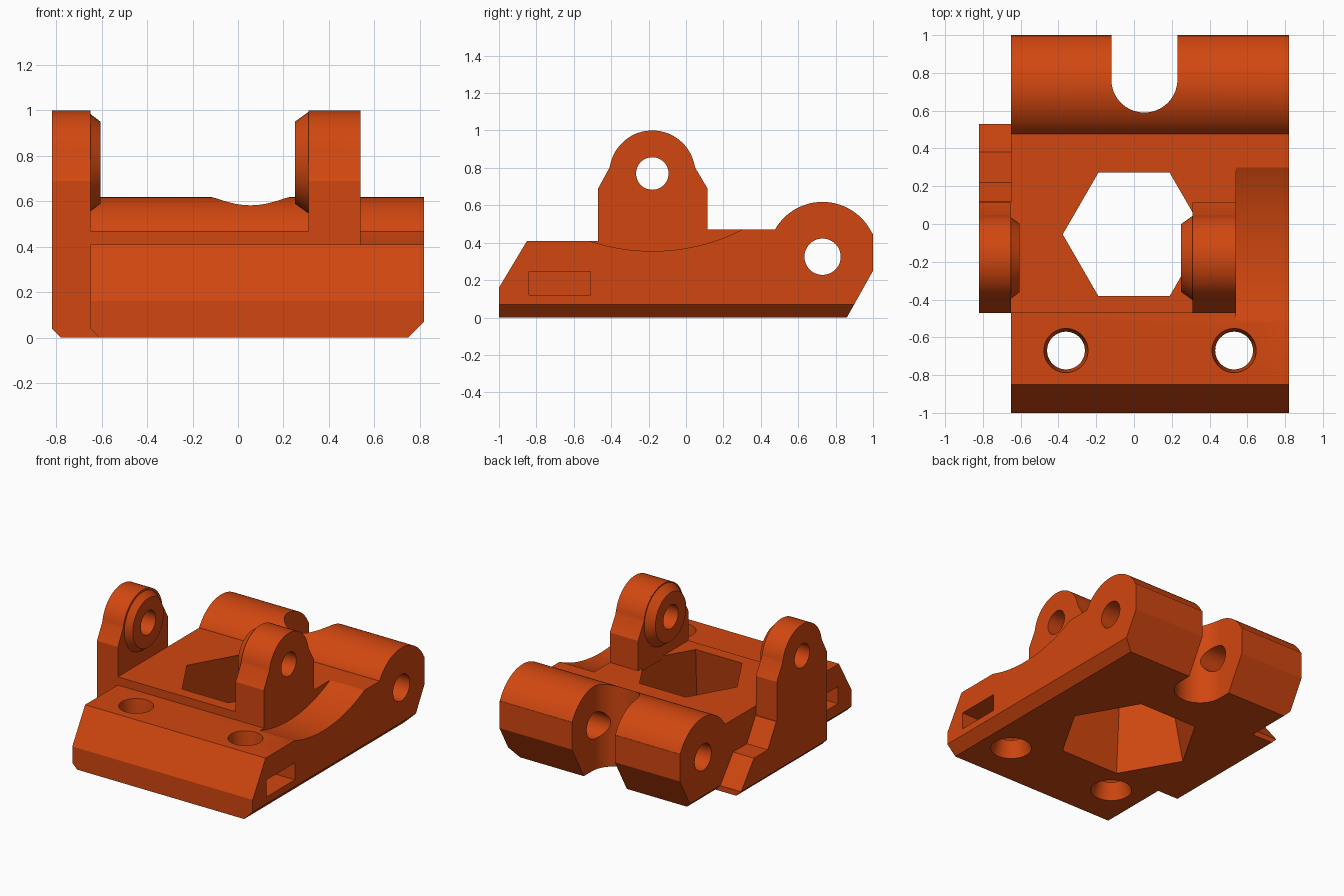
import bpy, bmesh, math
from mathutils import Matrix

if "Cube" in bpy.data.objects:
    bpy.data.objects.remove(bpy.data.objects["Cube"])

orange = bpy.data.materials.new("burnt_orange")
orange.diffuse_color = (0.64, 0.063, 0.005, 1)
orange.use_nodes = True
orange.node_tree.nodes["Principled BSDF"].inputs["Base Color"].default_value = orange.diffuse_color


def finish(name, bm):
    bmesh.ops.recalc_face_normals(bm, faces=bm.faces[:])
    me = bpy.data.meshes.new(name)
    bm.to_mesh(me)
    bm.free()
    me.materials.append(orange)
    ob = bpy.data.objects.new(name, me)
    bpy.context.collection.objects.link(ob)
    return ob


def prism(name, pts, axis, a, b):
    """Extrude a 2D profile along an axis from a to b."""
    place = {'x': lambda p, t: (t, p[0], p[1]),
             'y': lambda p, t: (p[0], t, p[1]),
             'z': lambda p, t: (p[0], p[1], t)}[axis]
    bm = bmesh.new()
    lo = [bm.verts.new(place(p, a)) for p in pts]
    hi = [bm.verts.new(place(p, b)) for p in pts]
    bm.faces.new(lo)
    bm.faces.new(hi)
    n = len(pts)
    for i in range(n):
        j = (i + 1) % n
        bm.faces.new((lo[i], lo[j], hi[j], hi[i]))
    return finish(name, bm)


def cone(name, centre, r1, r2, depth, axis='z', sides=48, turn=0.0):
    """Frustum starting at centre (radius r1) and running along +axis to radius r2."""
    bm = bmesh.new()
    rot = Matrix.Rotation(math.pi / 2, 4, 'Y') if axis == 'x' else Matrix.Identity(4)
    m = (Matrix.Translation(centre) @ rot @ Matrix.Rotation(turn, 4, 'Z')
         @ Matrix.Translation((0, 0, depth / 2)))
    bmesh.ops.create_cone(bm, cap_ends=True, segments=sides, radius1=r1,
                          radius2=r2, depth=depth, matrix=m)
    return finish(name, bm)


def arc(cx, cy, r, a0, a1, n):
    return [(cx + r * math.cos(math.radians(a0 + (a1 - a0) * i / n)),
             cy + r * math.sin(math.radians(a0 + (a1 - a0) * i / n))) for i in range(n + 1)]


def combine(base, other, op):
    mod = base.modifiers.new("combine", 'BOOLEAN')
    mod.operation = op
    mod.solver = 'EXACT'
    mod.object = other
    bpy.ops.object.select_all(action='DESELECT')
    bpy.context.view_layer.objects.active = base
    base.select_set(True)
    bpy.ops.object.modifier_apply(modifier=mod.name)
    bpy.data.objects.remove(other)


def cut(other):
    combine(body, other, 'DIFFERENCE')


def join(other):
    combine(body, other, 'UNION')


# Base plate with hinge barrel at the back
barrel = arc(0.73, 0.325, 0.293, 150, 25, 32)
body = prism("hinged_bracket",
             [(-1, 0), (-1, 0.16), (-0.85, 0.41), (-0.47, 0.41), (-0.47, 0.47), (0.476, 0.47)]
             + barrel + [(1, 0.45), (1, 0.25), (0.86, 0)], 'x', -0.65, 0.82)

# Chamfered lower edges
cut(prism("right_chamfer", [(0.74, -0.01), (0.9, -0.01), (0.9, 0.15)], 'y', -1.2, 1.2))
cut(prism("left_chamfer", [(-0.60, -0.01), (-0.7, -0.01), (-0.7, 0.09)], 'y', -1.2, 1.2))

# Shallow scoop along the right side
cut(cone("side_scoop", (0.54, -0.18, 1.415), 1.06, 1.06, 0.4, 'x', 160))

# Tapered hexagonal opening, wide at the bottom
cut(cone("hex_opening", (0, -0.055, -0.05), 0.49, 0.36, 0.60, 'z', 6, math.pi / 2))

# Barrel notch and hinge pin hole
cut(prism("barrel_notch", arc(0.055, 0.765, 0.175, 180, 360, 32) + [(0.23, 1.2), (-0.12, 1.2)],
          'z', -0.1, 0.8))
cut(cone("hinge_hole", (-0.8, 0.73, 0.325), 0.097, 0.097, 1.8, 'x'))

# Bolt holes with flared ends and side nut slots
for hx, x0, x1 in ((-0.36, -0.8, -0.19), (0.53, 0.36, 0.95)):
    cut(cone("bolt_hole", (hx, -0.67, -0.1), 0.1, 0.1, 0.7))
    cut(cone("hole_top", (hx, -0.67, 0.25), 0.1, 0.119, 0.18))
    cut(cone("hole_bottom", (hx, -0.67, -0.02), 0.146, 0.1, 0.14))
    cut(prism("nut_slot", [(-0.84, 0.12), (-0.51, 0.12), (-0.51, 0.245), (-0.84, 0.245)],
              'x', x0, x1))

# Stepped foot carrying the left ear
foot = prism("left_foot", [(-0.47, 0), (-0.47, 0.40), (0.12, 0.40), (0.22, 0.23), (0.38, 0.23),
                           (0.53, 0.04), (0.53, 0)], 'x', -0.82, -0.60)
combine(foot, prism("foot_chamfer", [(-0.77, -0.01), (-0.9, -0.01), (-0.9, 0.12)],
                    'y', -1, 1), 'DIFFERENCE')
join(foot)

# Upright ears with conical bosses facing inward
for side, x0, x1, base in (("left", -0.82, -0.65, 0.35), ("right", 0.31, 0.54, 0.45)):
    ear = [(0.115, base), (0.115, 0.69), (0.05, 0.80)] \
        + arc(-0.18, 0.77, 0.23, 12, 168, 32) \
        + [(-0.41, 0.80), (-0.47, 0.69), (-0.47, base)]
    join(prism(side + "_ear", ear, 'x', x0, x1))
    if side == "left":
        join(cone("left_boss", (-0.67, -0.18, 0.77), 0.23, 0.18, 0.065, 'x'))
    else:
        join(cone("right_boss", (0.25, -0.18, 0.77), 0.18, 0.23, 0.07, 'x'))
cut(cone("ear_hole", (-1, -0.18, 0.77), 0.087, 0.087, 2, 'x'))

# Smooth round surfaces, keep edges crisp
bpy.ops.object.select_all(action='DESELECT')
bpy.context.view_layer.objects.active = body
body.select_set(True)
bpy.ops.object.shade_smooth_by_angle(angle=math.radians(25))
